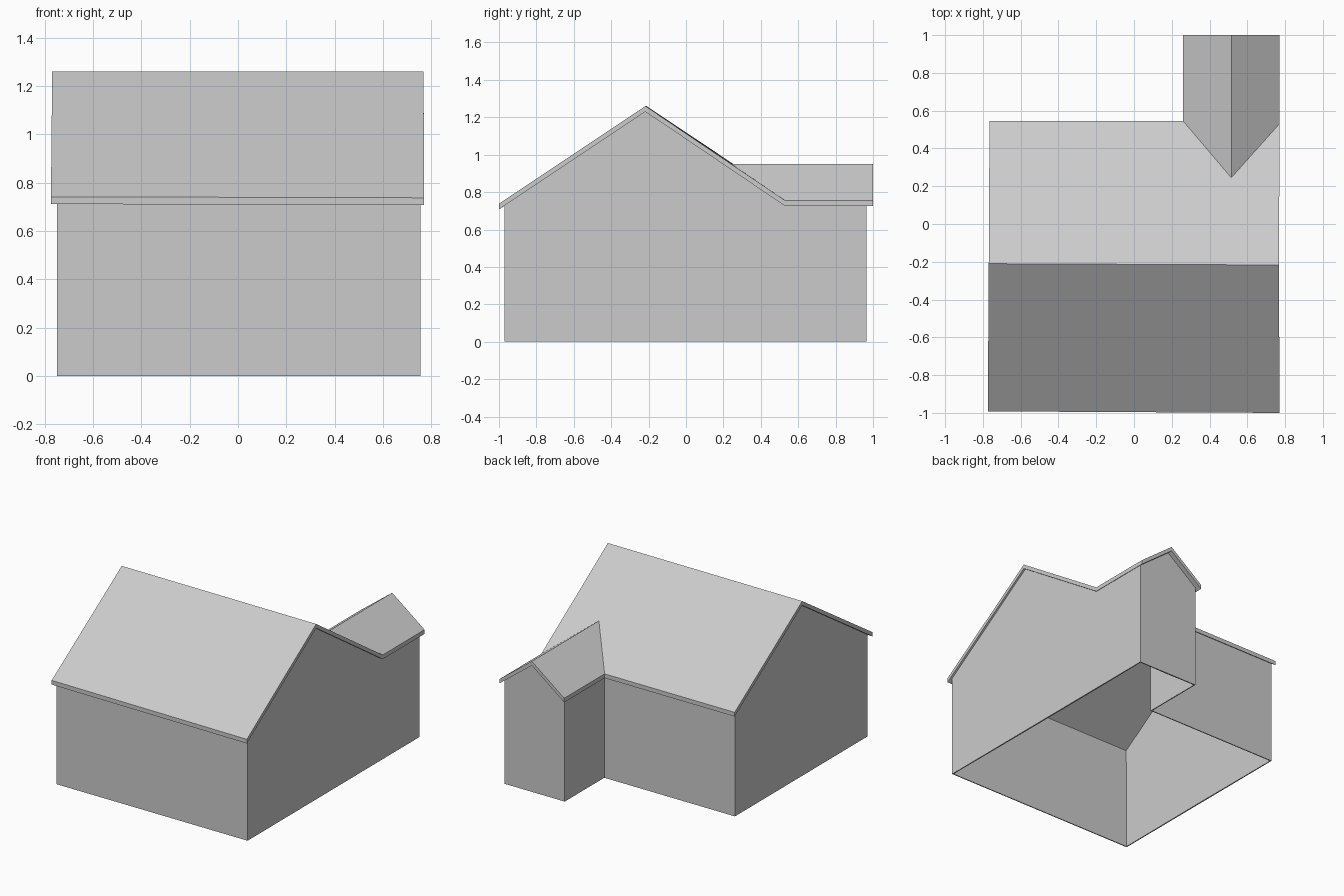
import bpy, bmesh

if "Cube" in bpy.data.objects:
    bpy.data.objects.remove(bpy.data.objects["Cube"])

THICK = 0.03          # vertical roof thickness
WALL = 0.01           # wall thickness
RIDGE_Y, RIDGE_Z, SLOPE = -0.215, 1.26, 0.667
WING_X, WING_Z, WING_SLOPE = 0.515, 0.95, 0.765


def roof_height(x, y):
    main = RIDGE_Z - SLOPE * abs(y - RIDGE_Y)
    wing = WING_Z - WING_SLOPE * abs(x - WING_X)
    return max(main, wing) if y > 0.24 and x > 0.26 else main


def add_object(name, bm):
    mesh = bpy.data.meshes.new(name)
    bm.to_mesh(mesh)
    bm.free()
    obj = bpy.data.objects.new(name, mesh)
    bpy.context.collection.objects.link(obj)
    return obj


# Roof: main gable and rear wing gable, joined along the valleys
points = {
    "front_l": (-0.774, -0.992, 0.742), "front_r": (0.77, -1.0, 0.738),
    "ridge_l": (-0.769, -0.21, 1.26), "ridge_r": (0.768, -0.217, 1.26),
    "back_l": (-0.765, 0.545, 0.755), "valley_l": (0.26, 0.545, 0.755),
    "peak": (0.515, 0.245, 0.95), "valley_r": (0.77, 0.53, 0.755),
    "wing_l": (0.26, 1.0, 0.755), "wing_top": (0.515, 1.0, 0.95),
    "wing_r": (0.77, 1.0, 0.755),
}
slopes = [
    "front_l front_r ridge_r ridge_l",
    "ridge_l ridge_r valley_r peak valley_l back_l",
    "valley_l peak wing_top wing_l",
    "peak valley_r wing_r wing_top",
]
bm = bmesh.new()
v = {k: bm.verts.new(p) for k, p in points.items()}
top = [bm.faces.new([v[k] for k in s.split()]) for s in slopes]
under = bmesh.ops.extrude_face_region(bm, geom=top, use_keep_orig=True)
moved = [g for g in under["geom"] if isinstance(g, bmesh.types.BMVert)]
bmesh.ops.translate(bm, verts=moved, vec=(0, 0, -THICK))
bmesh.ops.recalc_face_normals(bm, faces=bm.faces)
add_object("roof", bm)

# Walls: L-shaped footprint rising to the roof, open underneath
footprint = [
    (-0.75, -0.97), (0.755, -0.97), (0.755, RIDGE_Y), (0.755, 0.525),
    (0.755, 0.965), (WING_X, 0.965), (0.28, 0.965), (0.28, 0.52),
    (-0.75, 0.52), (-0.75, RIDGE_Y),
]
bm = bmesh.new()
low = [bm.verts.new((x, y, 0)) for x, y in footprint]
high = [bm.verts.new((x, y, roof_height(x, y) - THICK * 0.8)) for x, y in footprint]
for i in range(len(footprint)):
    j = (i + 1) % len(footprint)
    bm.faces.new((low[i], low[j], high[j], high[i]))
walls = add_object("walls", bm)
shell = walls.modifiers.new("thickness", "SOLIDIFY")
shell.thickness = WALL
shell.offset = -1
